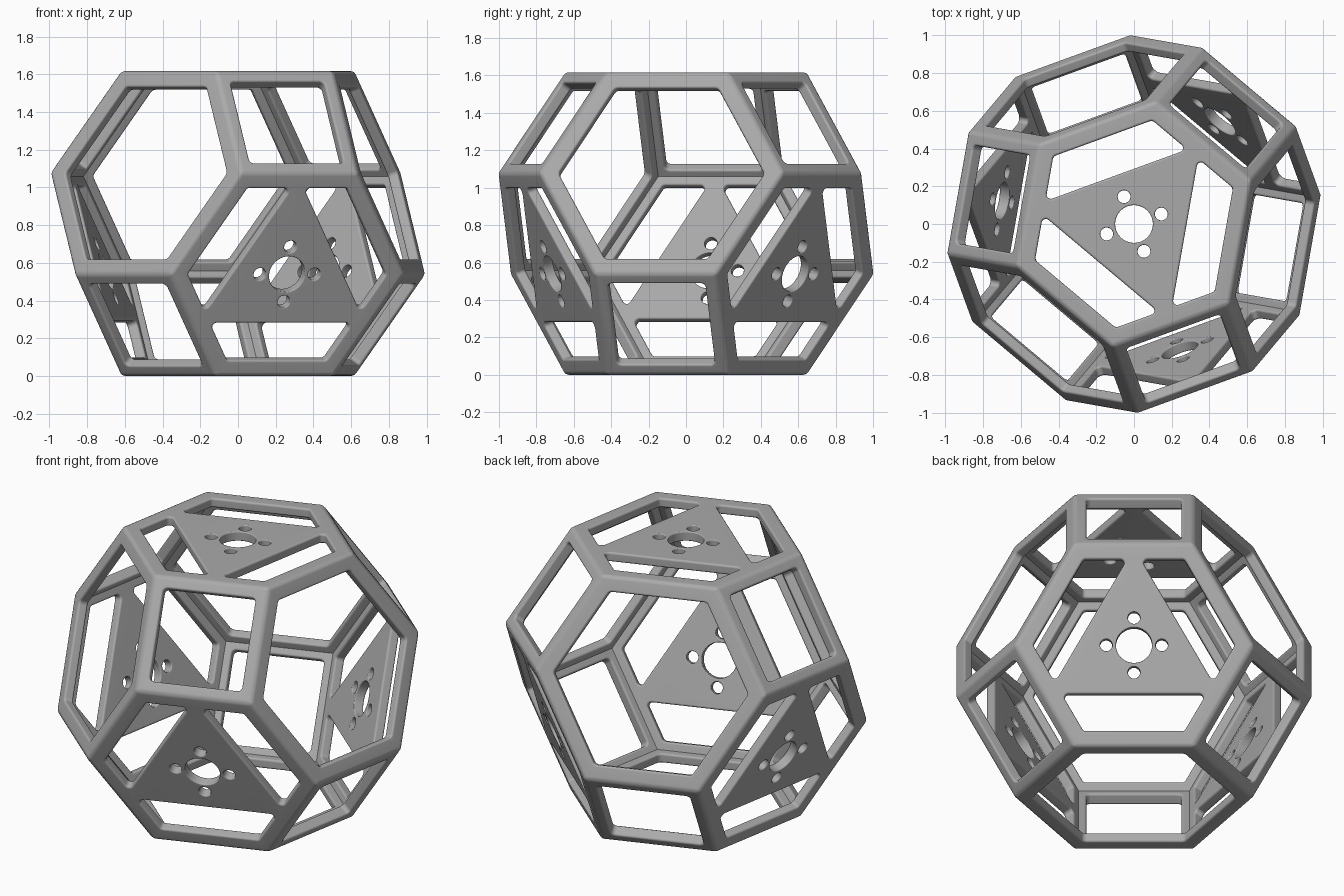
import bpy, bmesh
from math import radians, sin, cos, tan, pi, sqrt, atan2
from mathutils import Vector, Matrix
from itertools import product

cube = bpy.data.objects.get("Cube")
if cube:
    bpy.data.objects.remove(cube)

EDGE = 0.66                       # edge length of the truncated octahedron
INNER = 0.93                      # scale of the hollow inside
APOTHEM = EDGE * sqrt(3) / 2      # of a hexagon
HEX_DIST = EDGE * sqrt(6) / 2     # centre to hexagon
SQ_DIST = EDGE * sqrt(2)          # centre to square
HEX_BORDER, SQ_BORDER = 0.088, 0.066
PLATE_IN = 0.275                  # inradius of the triangular plate

# Turn the solid so that it rests on a hexagon
tilt = Vector((1, 1, 1)).rotation_difference(Vector((0, 0, 1))).to_matrix()
low = tilt @ Vector((1, -1, -1))
TURN = Matrix.Rotation(radians(50) - atan2(low.y, low.x), 3, 'Z') @ tilt


def solid(scale, bevel):
    """Truncated octahedron as a mesh, with optionally rounded edges."""
    bm = bmesh.new()
    k = EDGE / sqrt(2) * scale
    for s, t in product((-1, 1), (-2, 2)):
        for p in ((0, s, t), (s, 0, t), (s, t, 0), (0, t, s), (t, 0, s), (t, s, 0)):
            bm.verts.new(TURN @ Vector(p) * k)
    bmesh.ops.convex_hull(bm, input=bm.verts[:])
    bmesh.ops.dissolve_limit(bm, angle_limit=0.02, verts=bm.verts[:], edges=bm.edges[:])
    if bevel:
        bmesh.ops.bevel(bm, geom=bm.edges[:], offset=bevel, segments=3,
                        profile=0.5, affect='EDGES')
    me = bpy.data.meshes.new("temp")
    bm.to_mesh(me)
    bm.free()
    return me


def polygon(planes, r):
    """Rounded convex opening from (angle, distance) sides: corner arcs."""
    arcs = []
    for i, (a, d) in enumerate(planes):
        b, e = planes[(i + 1) % len(planes)]
        a, b = radians(a), radians(b)
        d, e = d - r, e - r
        s = sin(b - a)
        core = ((d * sin(b) - e * sin(a)) / s, (e * cos(a) - d * cos(b)) / s)
        span = (b - a) % (2 * pi)
        arcs.append((core, a, span, 6))
    return arcs, r, 0.012


def circle(x, y, r, n):
    return [((x, y), 0, 2 * pi * (1 - 1 / n), n - 1)], r, 0.006


def outline(arcs, r):
    return [(c[0] + r * cos(a + span * k / n), c[1] + r * sin(a + span * k / n))
            for c, a, span, n in arcs for k in range(n + 1)]


# Opening layouts in face coordinates
side = APOTHEM - HEX_BORDER
open_hex = [polygon([(60 * k, side) for k in range(6)], 0.03)]
open_square = [polygon([(90 * k, EDGE / 2 - SQ_BORDER) for k in range(4)], 0.025)]
plate_hex = [polygon([(f - 60, side), (f, side), (f + 60, side), (f + 180, -PLATE_IN)], 0.022)
             for f in (60, 180, 300)]
plate_hex.append(circle(0, 0, 0.1, 40))
plate_hex += [circle(0.154 * cos(k * pi / 2), 0.154 * sin(k * pi / 2), 0.034, 24)
              for k in range(4)]

# Each face: normal, local x axis, distance, openings
faces = []
for s in product((-1, 1), repeat=3):
    n = (TURN @ Vector(s)).normalized()
    axes = [TURN @ (Vector((i == 0, i == 1, i == 2)) * s[i]) for i in range(3)]
    u = max(axes, key=lambda v: v.z - 0.01 * v.y)
    plated = s[0] * s[1] * s[2] > 0
    faces.append((n, (u - n * u.dot(n)).normalized(), HEX_DIST,
                  plate_hex if plated else open_hex))
for i in range(3):
    for sg in (-1, 1):
        n = Vector([sg * (j == i) for j in range(3)])
        u = Vector([float(j != i) for j in range(3)]).normalized()
        faces.append((TURN @ n, TURN @ u, SQ_DIST, open_square))

# Outer and inner skins in one mesh
bm = bmesh.new()
for scale, bevel in ((1, 0.02), (INNER, 0)):
    me = solid(scale, bevel)
    bm.from_mesh(me)
    bpy.data.meshes.remove(me)
big = [f for f in bm.faces if f.calc_area() > 0.1]


def skin_face(n, dist):
    return min(big, key=lambda f: (f.calc_center_median() - n * dist).length)


# Cut the openings and line them with rounded walls
jobs = [(n, u, d, holes, skin_face(n, d), skin_face(n, d * INNER))
        for n, u, d, holes in faces]
for n, u, dist, holes, outer, inner in jobs:
    v = n.cross(u)
    thick = dist * (1 - INNER)
    outer_edges, inner_edges = list(outer.edges), list(inner.edges)
    bmesh.ops.delete(bm, geom=[outer, inner], context='FACES_ONLY')
    for arcs, r, c in holes:
        quarter = [(c * (1 - sin(q * pi / 8)), c * (1 - cos(q * pi / 8))) for q in range(5)]
        profile = quarter + [(g, thick - d) for g, d in reversed(quarter)]
        rings = []
        for grow, depth in profile:
            rings.append([bm.verts.new(u * x + v * y + n * (dist - depth))
                          for x, y in outline(arcs, r + grow)])
        m = len(rings[0])
        for lo, hi in zip(rings, rings[1:]):
            for i in range(m):
                j = (i + 1) % m
                bm.faces.new((lo[i], lo[j], hi[j], hi[i]))
        for ring, edges in ((rings[0], outer_edges), (rings[-1], inner_edges)):
            edges += [bm.edges.get((ring[i], ring[(i + 1) % m])) for i in range(m)]
    bmesh.ops.triangle_fill(bm, use_beauty=True, edges=outer_edges, normal=n)
    bmesh.ops.triangle_fill(bm, use_beauty=True, edges=inner_edges, normal=-n)

bmesh.ops.recalc_face_normals(bm, faces=bm.faces[:])
bmesh.ops.translate(bm, verts=bm.verts[:], vec=(0, 0, HEX_DIST))

# Finished frame
mesh = bpy.data.meshes.new("polyhedron_frame")
bm.to_mesh(mesh)
bm.free()
frame = bpy.data.objects.new("polyhedron_frame", mesh)
bpy.context.collection.objects.link(frame)

grey = bpy.data.materials.new("plain grey")
grey.use_nodes = True
colour = (0.4, 0.4, 0.4, 1)
grey.diffuse_color = colour
grey.node_tree.nodes["Principled BSDF"].inputs["Base Color"].default_value = colour
mesh.materials.append(grey)

bpy.ops.object.select_all(action='DESELECT')
frame.select_set(True)
bpy.context.view_layer.objects.active = frame
bpy.ops.object.shade_smooth_by_angle(angle=radians(35))
weighted = frame.modifiers.new("even_shading", 'WEIGHTED_NORMAL')
weighted.keep_sharp = True
